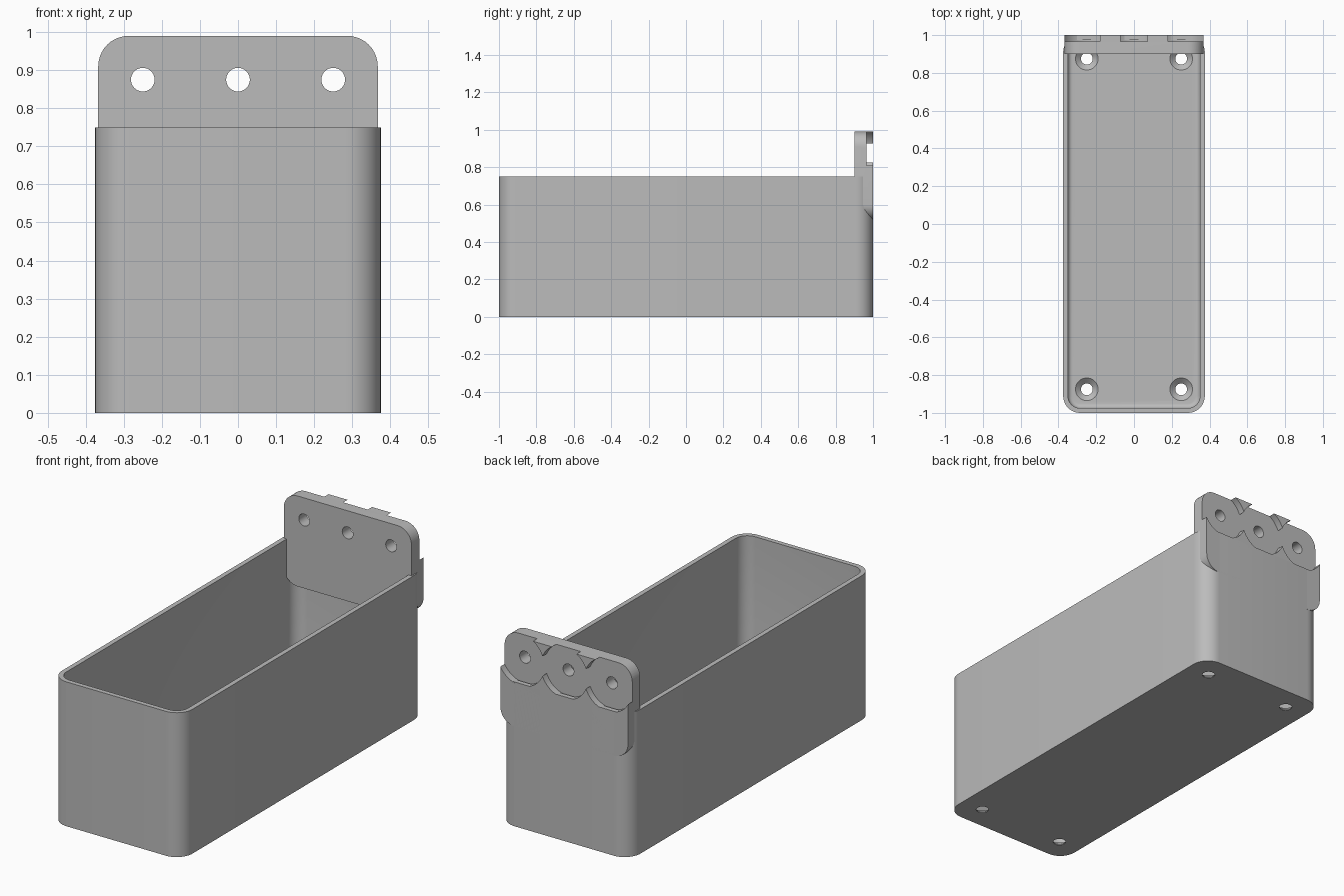
import bpy, bmesh, math
from mathutils import Matrix

cube = bpy.data.objects.get("Cube")
if cube:
    bpy.data.objects.remove(cube, do_unlink=True)

grey = bpy.data.materials.new("plain grey")
grey.use_nodes = True
GREY = (0.5, 0.5, 0.5, 1)
grey.diffuse_color = GREY
grey.node_tree.nodes["Principled BSDF"].inputs["Base Color"].default_value = GREY

WALL, FLOOR, FILLET = 0.025, 0.03, 0.025
HOLE_R = 0.031


def rounded_rect(hw, hh, r, steps=10):
    """Counter-clockwise outline of a rounded rectangle."""
    pts = []
    for i, (sx, sy) in enumerate(((1, 1), (-1, 1), (-1, -1), (1, -1))):
        for k in range(steps + 1):
            a = math.pi / 2 * (i + k / steps)
            pts.append((sx * (hw - r) + r * math.cos(a), sy * (hh - r) + r * math.sin(a)))
    return pts


def circle(r, n=48):
    return [(r * math.cos(2 * math.pi * k / n), r * math.sin(2 * math.pi * k / n)) for k in range(n)]


def loft(name, sections, matrix=Matrix()):
    """Skin (outline, height) sections in order and cap both ends."""
    bm = bmesh.new()
    rings = [[bm.verts.new((x, y, h)) for x, y in outline] for outline, h in sections]
    for a, b in zip(rings, rings[1:]):
        for i in range(len(a)):
            j = (i + 1) % len(a)
            bm.faces.new((a[i], a[j], b[j], b[i]))
    bm.faces.new(rings[0][::-1])
    bm.faces.new(rings[-1])
    bmesh.ops.transform(bm, matrix=matrix, verts=bm.verts)
    bmesh.ops.recalc_face_normals(bm, faces=bm.faces)
    mesh = bpy.data.meshes.new(name)
    bm.to_mesh(mesh)
    bm.free()
    mesh.materials.append(grey)
    obj = bpy.data.objects.new(name, mesh)
    bpy.context.collection.objects.link(obj)
    return obj


def activate(obj):
    bpy.ops.object.select_all(action='DESELECT')
    obj.select_set(True)
    bpy.context.view_layer.objects.active = obj


def cut(obj, cutters):
    activate(obj)
    for cutter in cutters:
        mod = obj.modifiers.new("cut", 'BOOLEAN')
        mod.operation, mod.solver, mod.object = 'DIFFERENCE', 'EXACT', cutter
        bpy.ops.object.modifier_apply(modifier=mod.name)
        bpy.data.objects.remove(cutter, do_unlink=True)


def smooth(obj):
    activate(obj)
    bpy.ops.object.shade_smooth_by_angle(angle=math.radians(30))


# Open bin: outside, rim, inside walls, then a small fillet to the floor
def box_outline(inset):
    return rounded_rect(0.375 - inset, 1 - inset, 0.09 - inset)


sections = [(box_outline(0), 0), (box_outline(0), 0.75), (box_outline(WALL), 0.75)]
for k in range(6):
    a = math.pi / 2 * k / 5
    sections.append((box_outline(WALL + FILLET * (1 - math.cos(a))),
                     FLOOR + FILLET * (1 - math.sin(a))))
bin_body = loft("bin_body", sections)

# Countersunk floor holes
cut(bin_body, [
    loft("floor_hole_cutter",
         [(circle(HOLE_R), -0.1), (circle(HOLE_R), 0.004),
          (circle(0.061), FLOOR + 0.001), (circle(0.061), 0.1)],
         Matrix.Translation((x, y, 0)))
    for x in (-0.25, 0.25) for y in (-0.875, 0.875)])
smooth(bin_body)

# Mounting plate standing at the back, outline drawn in x-z
TURN = Matrix.Rotation(math.pi / 2, 4, 'X')
plate = rounded_rect(0.367, 0.235, 0.08)
mounting_plate = loft("mounting_plate", [(plate, -1), (plate, -0.9)],
                      Matrix.Translation((0, 0, 0.755)) @ TURN)

# Screw holes with shallow round pockets on the rear face
cut(mounting_plate, [
    loft("pocket_cutter",
         [(circle(0.135, 64), -1.1), (circle(0.135, 64), -0.965),
          (circle(HOLE_R, 64), -0.965), (circle(HOLE_R, 64), -0.8)],
         Matrix.Translation((x, 0, 0.875)) @ TURN)
    for x in (-0.25, 0, 0.25)])
smooth(mounting_plate)
